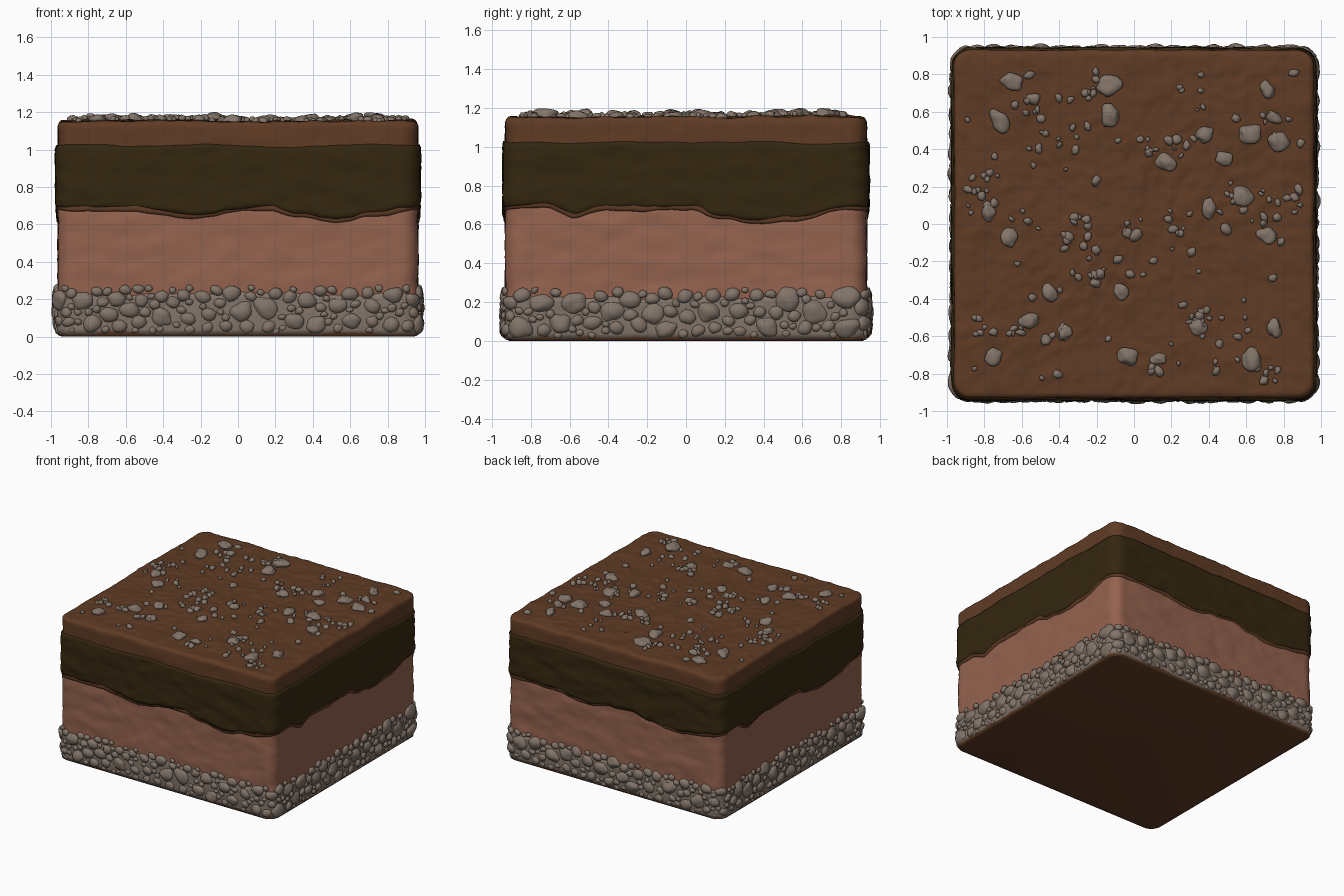
import bpy, math, random
import bmesh
from mathutils import Vector, Matrix, noise

if "Cube" in bpy.data.objects:
    bpy.data.objects.remove(bpy.data.objects["Cube"])

random.seed(7)
HX, HY, R, N = 0.962, 0.93, 0.085, 400      # block half sizes, corner radius, samples


def material(name, rgb):
    m = bpy.data.materials.new(name)
    m.diffuse_color = (*rgb, 1)
    m.use_nodes = True
    m.node_tree.nodes["Principled BSDF"].inputs["Base Color"].default_value = m.diffuse_color
    return m


SOIL = material("brown soil", (0.115, 0.044, 0.018))
HUMUS = material("dark humus", (0.034, 0.020, 0.005))
CLAY = material("pink clay", (0.30, 0.125, 0.078))
STONE = material("grey stone", (0.225, 0.175, 0.140))


def perimeter(f):
    """Point and outward normal at fraction f of the rounded rectangle."""
    lx, ly, arc = 2 * (HX - R), 2 * (HY - R), math.pi * R / 2
    d = (f % 1) * (2 * lx + 2 * ly + 4 * arc) - arc / 2
    if d < 0:
        d += 2 * lx + 2 * ly + 4 * arc
    corners = [(HX - R, -HY + R), (HX - R, HY - R), (-HX + R, HY - R), (-HX + R, -HY + R)]
    for k, length in enumerate((lx, ly, lx, ly)):
        a = k * math.pi / 2 - math.pi / 2
        n = Vector((math.cos(a), math.sin(a), 0))
        t = Vector((-n.y, n.x, 0))
        c = Vector((*corners[k], 0))
        if d <= length:
            return c + n * R + t * (d - length), n
        d -= length
        if d <= arc:
            a += d / R
            n = Vector((math.cos(a), math.sin(a), 0))
            return c + n * R, n
        d -= arc
    return c + n * R, n


RIM = [perimeter(i / N) for i in range(N)]


def make(name, verts, faces, mat):
    me = bpy.data.meshes.new(name)
    me.from_pydata([tuple(v) for v in verts], [], faces)
    me.materials.append(mat)
    me.polygons.foreach_set("use_smooth", [True] * len(me.polygons))
    me.update()
    ob = bpy.data.objects.new(name, me)
    bpy.context.collection.objects.link(ob)
    return ob


def shell(name, mat, rows, bottom=False, top=False):
    """Skin rows of N points, bottom row first."""
    verts = [v for row in rows for v in row]
    faces = []
    for j in range(len(rows) - 1):
        for i in range(N):
            k = (i + 1) % N
            faces.append((j * N + i, j * N + k, (j + 1) * N + k, (j + 1) * N + i))
    if bottom:
        faces.append(tuple(reversed(range(N))))
    if top:
        faces.append(tuple(range((len(rows) - 1) * N, len(rows) * N)))
    return make(name, verts, faces, mat)


def rough(p, z, amp, scale=5.0):
    q = Vector((p.x * scale, p.y * scale, z * scale * 2.2))
    return amp * (noise.noise(q) + 0.5 * noise.noise(q * 2.3))


def layer(name, mat, low, high, out, amp, count=14, **caps):
    """Wavy band around the block with both edges rolled inward."""
    rows = []
    for j in range(-1, count + 2):
        t = min(max(j / count, 0), 1)
        row = []
        for i, (p, n) in enumerate(RIM):
            z = low(i) + (high(i) - low(i)) * t
            o = out + rough(p, z, amp)
            if j in (-1, count + 1):
                o -= 0.06
            elif j in (0, count):
                o -= 0.006
            q = p + n * o
            row.append((q.x, q.y, z))
        rows.append(row)
    return shell(name, mat, rows, **caps)


# Layer boundaries: the lower humus edge repeats after half a turn
EDGE = [(0, .69), (.2, .69), (.4, .65), (.5, .68), (.6, .695), (.68, .655), (.79, .63),
        (.9, .66), (1, .69), (1.12, .70), (1.2, .65), (1.29, .69), (1.53, .69),
        (1.61, .64), (1.69, .62), (1.82, .635), (1.96, .69), (2, .69)]


def humus_low(i):
    u = 4 * i / N % 2
    for (a, za), (b, zb) in zip(EDGE, EDGE[1:]):
        if a <= u <= b:
            s = (u - a) / (b - a)
            s = s * s * (3 - 2 * s)
            return za + (zb - za) * s + 0.006 * noise.noise(RIM[i][0] * 14)


def humus_high(i):
    return 1.02 + 0.016 * noise.noise(RIM[i][0] * 2.5) + 0.006 * noise.noise(RIM[i][0] * 9)


def lip_low(i):
    return humus_low(i) - 0.016 - 0.014 * noise.noise(RIM[i][0] * 6 + Vector((3, 1, 0)))


layer("clay_layer", CLAY, lambda i: 0.17, lambda i: humus_low(i) + 0.01, 0.0, 0.007, 24)
layer("soil_lip", SOIL, lip_low, lambda i: humus_low(i) + 0.02, 0.007, 0.004, 4)
layer("humus_layer", HUMUS, humus_low, humus_high, 0.012, 0.009, 20)


# Topsoil: side band, rounded rim, then rings closing over the bumpy top
def top_z(x, y):
    q = Vector((x, y, 0.4))
    z = 1.15 + 0.012 * noise.noise(q * 2.2) + 0.009 * noise.noise(q * 6)
    return z + 0.010 * max(0, noise.noise(q * 13)) + 0.004 * noise.noise(q * 24)


rows = []
for j in range(6):
    rows.append([])
    for i, (p, n) in enumerate(RIM):
        z = humus_high(i) - 0.02 + (1.145 - humus_high(i)) * j / 5
        q = p + n * rough(p, z, 0.006)
        rows[-1].append((q.x, q.y, z))
for a in (30, 60, 90):
    c, s = math.cos(math.radians(a)), math.sin(math.radians(a))
    rows.append([])
    for p, n in RIM:
        q = p - n * 0.028 * (1 - c)
        rows[-1].append((q.x, q.y, 1.125 + (top_z(q.x, q.y) - 1.125) * s))
RINGS = 60
for j in range(1, RINGS):
    s = 1 - j / RINGS
    rows.append([])
    for p, n in RIM:
        q = (p - n * 0.028) * s
        rows[-1].append((q.x, q.y, top_z(q.x, q.y)))
shell("topsoil", SOIL, rows, top=True)

# Bottom plate and stone bed behind the pebbles
shell("bottom_plate", SOIL,
      [[(*(p + n * o).xy, z) for p, n in RIM] for o, z in ((-0.02, 0), (0.0, 0.008), (0.0, 0.03))],
      bottom=True)
layer("stone_bed", STONE, lambda i: 0.012,
      lambda i: 0.225 + 0.02 * noise.noise(RIM[i][0] * 5), 0.006, 0.006, 8)


# Pebbles: one distorted icosphere template stamped many times
def template(sub):
    bm = bmesh.new()
    bmesh.ops.create_icosphere(bm, subdivisions=sub, radius=1)
    bm.verts.ensure_lookup_table()
    data = [v.co.copy() for v in bm.verts], [[v.index for v in f.verts] for f in bm.faces]
    bm.free()
    return data


FINE, COARSE = template(3), template(2)


def stamp(store, centre, axes, size, lump, fine=False):
    verts, faces = store
    tv, tf = FINE if fine else COARSE
    base = len(verts)
    seed = Vector((random.uniform(-50, 50), random.uniform(-50, 50), 0))
    for v in tv:
        w = v * (1 + lump * noise.noise(v * 1.1 + seed))
        verts.append(centre + axes[0] * w.x * size[0] + axes[1] * w.y * size[1] + axes[2] * w.z * size[2])
    faces.extend([[base + k for k in f] for f in tf])


# Pebble course around the base, packed from big to small
store, placed = ([], []), []
LENGTH = 7.44
UP = Vector((0, 0, 1))
for r, tries in ((0.066, 70), (0.052, 260), (0.040, 700), (0.030, 1500), (0.022, 2500)):
    for _ in range(tries):
        a = r * random.uniform(0.88, 1.12)
        h = a * random.uniform(0.72, 0.95)
        u = random.uniform(0, LENGTH)
        z = random.uniform(0.012 + h, 0.275 - h * 0.85)
        gap = lambda v: min(abs(u - v), LENGTH - abs(u - v))
        if any(math.hypot(gap(v), (z - y) * 1.15) < 0.86 * (a + b) for v, y, b in placed):
            continue
        placed.append((u, z, a))
        p, n = perimeter(u / LENGTH)
        t = Vector((-n.y, n.x, 0))
        tilt = Matrix.Rotation(random.uniform(-0.5, 0.5), 3, n)
        depth = a * 0.65
        out = 0.016 + 0.22 * a - depth
        if z < 0.05:
            out -= 0.006
        stamp(store, p + n * out + UP * z, (tilt @ t, n, tilt @ UP), (a, depth, h), 0.25, r > 0.06)
make("base_pebbles", *store, STONE)

# Stones on the top: the large ones by position and radius, the rest scattered
BIG = [(-.65, .76, .055), (-.13, .74, .06), (-.13, .58, .055), (-.72, .55, .055), (.62, .48, .055),
       (.77, .44, .05), (.58, .15, .055), (.40, .08, .05), (.71, -.06, .05), (-.67, -.07, .05),
       (-.78, .06, .04), (-.56, -.52, .05), (.63, -.73, .06), (-.03, -.71, .05), (.34, -.55, .045),
       (-.45, -.37, .045), (-.07, -.36, .04), (.17, .33, .05), (.38, .48, .045), (.48, .35, .04),
       (-.75, -.71, .045), (.75, -.56, .045), (.71, .72, .045), (.75, .57, .04), (-.54, .67, .035),
       (-.37, -.58, .04), (.13, -.72, .04), (.01, -.06, .035)]
scatter = list(BIG)
for _ in range(34):                          # small clusters
    cx, cy = random.uniform(-0.86, 0.86), random.uniform(-0.82, 0.82)
    for _ in range(random.randint(2, 6)):
        scatter.append((cx + random.gauss(0, 0.045), cy + random.gauss(0, 0.035), random.uniform(0.010, 0.027)))
for _ in range(60):                          # single stones
    scatter.append((random.uniform(-0.9, 0.9), random.uniform(-0.87, 0.87), random.uniform(0.012, 0.03)))
store = ([], [])
for x, y, r in scatter:
    x, y = max(-0.92, min(0.92, x)), max(-0.89, min(0.89, y))
    turn = Matrix.Rotation(random.uniform(0, math.pi), 3, 'Z')
    axes = [turn @ Vector(v) for v in ((1, 0, 0), (0, 1, 0), (0, 0, 1))]
    h = 0.012 + r * 0.35
    stamp(store, Vector((x, y, top_z(x, y) + h * 0.25)), axes,
          (r * 1.1, r * random.uniform(0.7, 1.0), h), 0.4, r > 0.035)
make("top_stones", *store, STONE)
